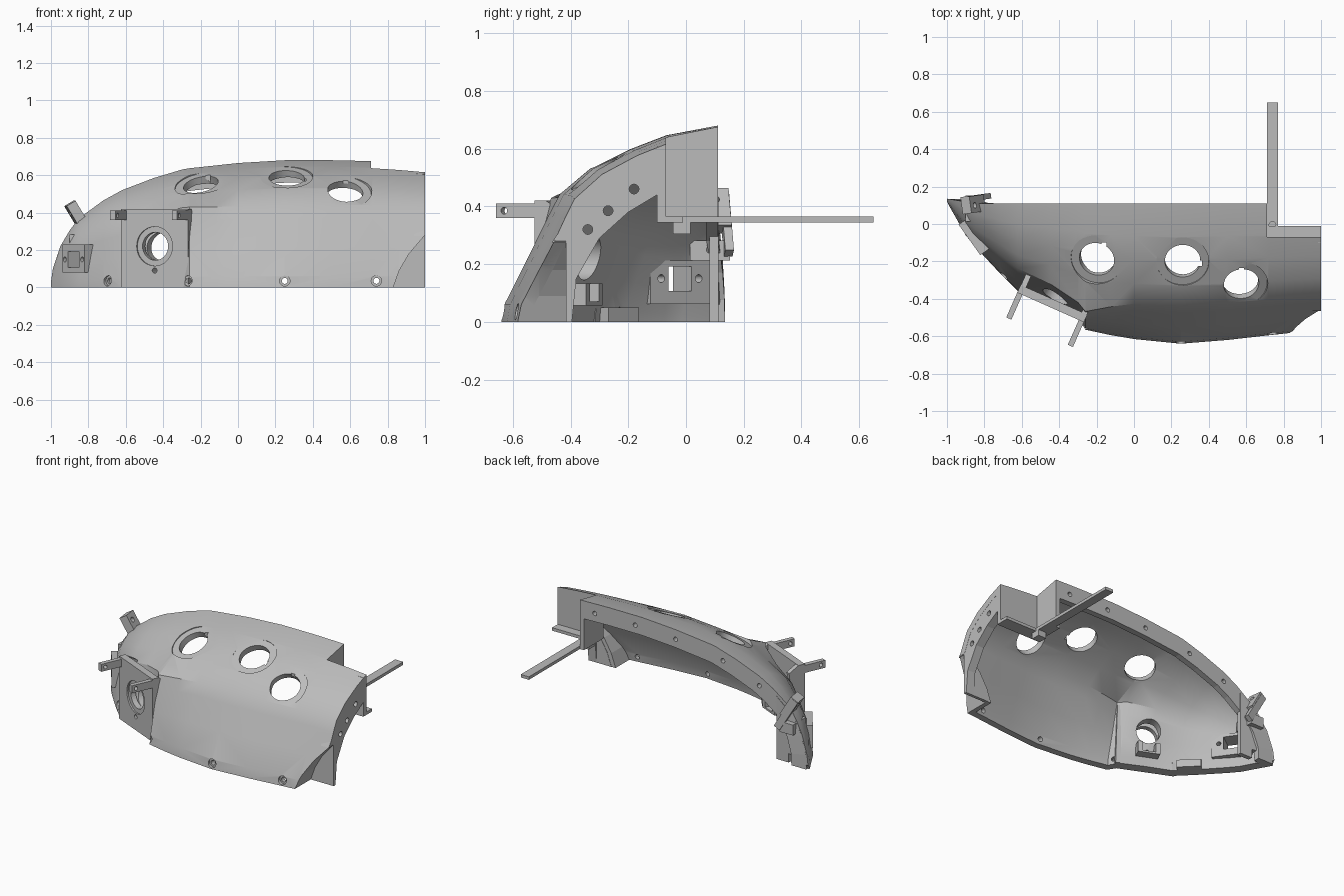
import bpy, bmesh, math
from mathutils import Vector, Matrix

if "Cube" in bpy.data.objects:
    bpy.data.objects.remove(bpy.data.objects["Cube"])

grey = bpy.data.materials.new("light grey")
grey.use_nodes = True
grey.diffuse_color = (0.5, 0.5, 0.5, 1)
grey.node_tree.nodes["Principled BSDF"].inputs["Base Color"].default_value = grey.diffuse_color


def finish(name, bm):
    bmesh.ops.recalc_face_normals(bm, faces=bm.faces)
    mesh = bpy.data.meshes.new(name)
    bm.to_mesh(mesh)
    bm.free()
    mesh.materials.append(grey)
    ob = bpy.data.objects.new(name, mesh)
    bpy.context.scene.collection.objects.link(ob)
    return ob


def prism(name, pts, t0, t1, place):
    """Extrude a 2D outline from t0 to t1; place maps (p, q, t) to space."""
    bm = bmesh.new()
    a, b = [[bm.verts.new(place(p, q, t)) for p, q in pts] for t in (t0, t1)]
    bm.faces.new(a)
    bm.faces.new(b)
    for i in range(len(pts)):
        bm.faces.new((a[i - 1], a[i], b[i], b[i - 1]))
    return finish(name, bm)


def box(name, centre, size, turn=0, tilt=0):
    bm = bmesh.new()
    m = (Matrix.Translation(centre) @ Matrix.Rotation(math.radians(turn), 4, 'Z')
         @ Matrix.Rotation(math.radians(tilt), 4, 'Y') @ Matrix.Diagonal((*size, 1)))
    bmesh.ops.create_cube(bm, size=1, matrix=m)
    return finish(name, bm)


def cyl(centre, axis, r, length, sides=32):
    bm = bmesh.new()
    rot = Vector(axis).to_track_quat('Z', 'Y').to_matrix().to_4x4()
    bmesh.ops.create_cone(bm, cap_ends=True, segments=sides, radius1=r, radius2=r,
                          depth=length, matrix=Matrix.Translation(centre) @ rot)
    return finish("cutter", bm)


def cut(cutter, *targets):
    cutter.hide_render = True
    for ob in targets:
        mod = ob.modifiers.new("cut", 'BOOLEAN')
        mod.operation, mod.solver, mod.object = 'DIFFERENCE', 'EXACT', cutter
        with bpy.context.temp_override(object=ob, active_object=ob, selected_objects=[ob]):
            bpy.ops.object.modifier_apply(modifier=mod.name)
    bpy.data.objects.remove(cutter)


def interp(table, x, col, key=0):
    for a, b in zip(table, table[1:]):
        if x <= b[key]:
            break
    return a[col] + (b[col] - a[col]) * (x - a[key]) / (b[key] - a[key])


# Stations along the hull: x, y of the lower edge, z of the upper edge, fullness
stations = [(-1, .12, .03, 0), (-.99, .1, .1, 0), (-.95, .03, .22, 0), (-.9, -.06, .305, 0),
            (-.85, -.12, .37, 0), (-.72, -.26, .465, 0), (-.62, -.36, .52, .05),
            (-.45, -.43, .585, .3), (-.3, -.5, .63, .65), (-.26, -.565, .637, .6),
            (-.12, -.595, .652, .25), (0, -.615, .665, .05), (.25, -.64, .68, 0),
            (.5, -.62, .68, 0), (.72, -.595, .675, 0), (.86, -.58, .667, 0), (1, -.57, .655, 0)]
# Relative cross-sections from lower edge to upper edge: plain, and full behind the pad
section = [(0, 0), (.015, .09), (.12, .32), (.22, .545), (.27, .65), (.41, .78),
           (.59, .88), (.76, .95), (1, 1)]
full = [(0, 0), (.01, .09), (.03, .32), (.045, .545), (.06, .69), (.36, .8),
        (.57, .89), (.76, .95), (1, 1)]
wall = .045


def back_y(x):
    return .11 + max(0, -.85 - x) * .17


def surface_y(x, z):
    yb, zt = interp(stations, x, 1), interp(stations, x, 2)
    return yb + (back_y(x) - yb) * interp(section, z / zt, 0, 1)


# Main shell: outer and inner skins joined at every edge
bm = bmesh.new()
skins = [[], []]
for x, yb, zt, f in stations:
    uv = [Vector(a).lerp(Vector(b), f) for a, b in zip(section, full)]
    for skin, t in zip(skins, (0, wall)):
        xs = x + t * (1 - x) * .58
        yt = back_y(xs)
        y0, z1 = min(yb + t, yt - .01), max(zt - t, .02)
        skin.append([bm.verts.new((xs, y0 + (yt - y0) * u, z1 * v)) for u, v in uv])
outer, inner = skins
for g in skins:
    for r, s in zip(g, g[1:]):
        for j in range(len(section) - 1):
            bm.faces.new((r[j], r[j + 1], s[j + 1], s[j]))
for j in (0, -1):
    for i in range(len(stations) - 1):
        bm.faces.new((outer[i][j], outer[i + 1][j], inner[i + 1][j], inner[i][j]))
for i in (0, -1):
    for j in range(len(section) - 1):
        bm.faces.new((outer[i][j], outer[i][j + 1], inner[i][j + 1], inner[i][j]))
shell = finish("shell", bm)

# Rear rim: a wide flange following the upper edge
edge = [Vector((-.995, 0))] + [Vector(s[::2][:2]) for s in stations if -.995 < s[0] < .7]
edge.append(Vector((.7, .675)))
bm = bmesh.new()
rings = []
for i, p in enumerate(edge):
    along = (edge[min(i + 1, len(edge) - 1)] - edge[max(i - 1, 0)]).normalized()
    side = Vector((along.y, -along.x)) if i else Vector((1, 0))
    ring = []
    for depth, off in ((0, .008), (.04, .03), (.04, .12), (0, .12)):
        q = p + side * off
        ring.append(bm.verts.new((q.x, back_y(p.x) - depth, max(q.y, 0))))
    rings.append(ring)
for r, s in zip(rings, rings[1:]):
    for k in range(4):
        bm.faces.new((r[k - 1], r[k], s[k], s[k - 1]))
bm.faces.new(rings[0])
bm.faces.new(rings[-1])
rim = finish("rear_rim", bm)

# Plate closing the right tip, notched at the bottom
prism("tip_plate", [(-.985, 0), (-.975, .1), (-.94, .2), (-.86, .33), (-.75, .42), (-.75, 0),
      (-.84, 0), (-.84, .06), (-.89, .06), (-.89, 0)], -.028, .002,
      lambda p, q, t: (p, back_y(p) + t, q))

# End flange on the open left end, with its lower skirt
along_x = lambda p, q, t: (t, p, q)
along_y = lambda p, q, t: (p, t, q)
flange = prism("end_flange", [(-.415, 0), (-.415, .275), (-.465, .275), (-.415, .35),
               (-.38, .425), (-.285, .505), (-.165, .565), (-.08, .605), (-.08, .345),
               (-.1, .345), (-.1, .44), (-.2, .38), (-.3, .29), (-.38, .15), (-.395, 0)],
               .94, .999, along_x)
curve = [(.83, 0), (.862, .09), (.915, .18), (1, .28)]
prism("end_skirt", curve + [(1, 0)], -.415, -.395, along_y)
bm = bmesh.new()
band = [[bm.verts.new((x - d, y, z)) for y in (surface_y(x, z) + .004, -.397)]
        for d in (0, .03) for x, z in curve]
band = band[:4] + band[:3:-1]
for a, b in zip(band, band[1:] + band[:1]):
    bm.faces.new((a[0], a[1], b[1], b[0]))
for k in (0, 1):
    bm.faces.new([v[k] for v in band])
finish("curved_end_wall", bm)
cut(prism("cutter", [(.83, -.1)] + curve + [(1.1, .28), (1.1, -.1)], -1, -.415, along_y), shell)

# Rear notch with its two walls, ledge and long bar
cut(box("cutter", (.91, .13, .6), (.4, .4, .8)), shell)
prism("notch_side_wall", [(-.1, .345), (.11, .345), (.11, .67), (-.1, .618)], .68, .71, along_x)
prism("notch_back_wall", [(.7, .345), (1, .345), (1, .605), (.7, .625)], -.1, -.07, along_y)
box("notch_ledge", (.855, -.04, .355), (.29, .06, .02))
bar = box("long_bar", (.74, .29, .355), (.06, .72, .02))
box("bar_peg", (.74, -.015, .325), (.06, .06, .04))
cut(cyl((.74, -.005, .36), (0, 0, 1), .018, .06), bar)

# Three round ports with shallow seats and key slots
for centre, axis, key in (((-.2, -.19, .555), (-.2, -.42, .88), (-.16, -.115, .59)),
                          ((.26, -.2, .59), (.02, -.42, .9), (.35, -.21, .58)),
                          ((.575, -.325, .52), (.15, -.55, .82), (.575, -.25, .58))):
    n = Vector(axis).normalized()
    cut(cyl(Vector(centre) + n * .094, n, .14, .2, 40), shell)
    cut(cyl(centre, n, .095, .4, 40), shell)
    cut(box("cutter", key, (.026, .03, .3)), shell)

# Flat front pad: plate, cheeks and arms
d, n = Vector((.914, -.406, 0)), Vector((-.406, -.914, 0))
origin = Vector((-.446, -.446, 0))
pad_frame = lambda p, q, t: origin + n * p + d * t + Vector((0, 0, q))
pad = prism("front_pad", [(0, 0), (0, .42), (-.045, .42), (-.045, 0)], -.195, .195, pad_frame)
for name, t in (("pad_cheek_right", -.193), ("pad_cheek_left", .163)):
    prism(name, [(-.002, 0), (-.002, .418), (-.045, .418), (-.11, .38), (-.07, 0)],
          t, t + .03, pad_frame)
cut(cyl(pad_frame(.09, .22, 0), n, .105, .2), pad)
cut(cyl(pad_frame(0, .22, 0), n, .075, .8), pad, shell)
cut(cyl(pad_frame(0, .09, 0), n, .014, .5, 16), pad, shell)
for name, t in (("pad_arm_right", -.18), ("pad_arm_left", .18)):
    arm = box(name, pad_frame(.07, .385, t), (.03, .15, .05), -23.9)
    cut(cyl(pad_frame(.115, .385, t), d, .012, .2, 16), arm)
clip = box("inner_clip", (-.4, -.345, .095), (.14, .06, .075), -23.9)
cut(box("cutter", (-.395, -.33, .11), (.08, .08, .08), -23.9), clip)
box("inner_foot", (-.64, -.24, .025), (.15, .07, .05), -45)

# Square window frame near the right tip, with a wider inner frame
frame = box("window_frame", (-.843, -.059, .155), (.2, .09, .15), -54.5)
inner_frame = box("inner_window_frame", (-.81, -.035, .137), (.25, .05, .15), -54.5)
cut(box("cutter", (-.843, -.059, .15), (.1, .3, .085), -54.5), frame, inner_frame, shell)
for s in (-.08, .08):
    hole = Vector((-.843 + .58 * s, -.059 - .81 * s, .15))
    cut(cyl(hole, (.81, .58, 0), .014, .3, 16), frame, inner_frame, shell)

# Tilted bracket on the rear right edge
tab = box("tilted_tab", (-.86, .105, .385), (.055, .09, .15), 8, -31)
cut(cyl((-.875, .1, .41), (.85, 0, .52), .016, .2, 16), tab)
box("tab_back_strip", (-.845, .14, .34), (.045, .03, .24), 8, -31)
block = box("tab_block", (-.85, .083, .247), (.1, .14, .07))
cut(cyl((-.85, .085, .25), (1, 0, 0), .014, .2, 16), block)

# Fixing holes along the lower edge, rear rim and end flange
for x, axis in ((-.7, (.7, .7, 0)), (-.27, (.3, 1, 0)), (.25, (0, 1, 0)), (.74, (0, 1, 0))):
    spot = Vector((x, interp(stations, x, 1), .035))
    cut(cyl(spot, axis, .028, .04, 20), shell)
    cut(cyl(spot, axis, .016, .25, 16), shell)
for x in (-.62, -.35, 0, .3, .6):
    cut(cyl((x, .1, interp(stations, x, 2) - .065), (0, 1, 0), .015, .16, 16), rim, shell)
for y, z in ((-.34, .32), (-.27, .385), (-.18, .46)):
    cut(cyl((.97, y, z), (1, 0, 0), .017, .2, 16), flange, shell)

# Soft shading on the curved hull only
bpy.ops.object.select_all(action='DESELECT')
shell.select_set(True)
bpy.context.view_layer.objects.active = shell
bpy.ops.object.shade_smooth_by_angle(angle=math.radians(28))
